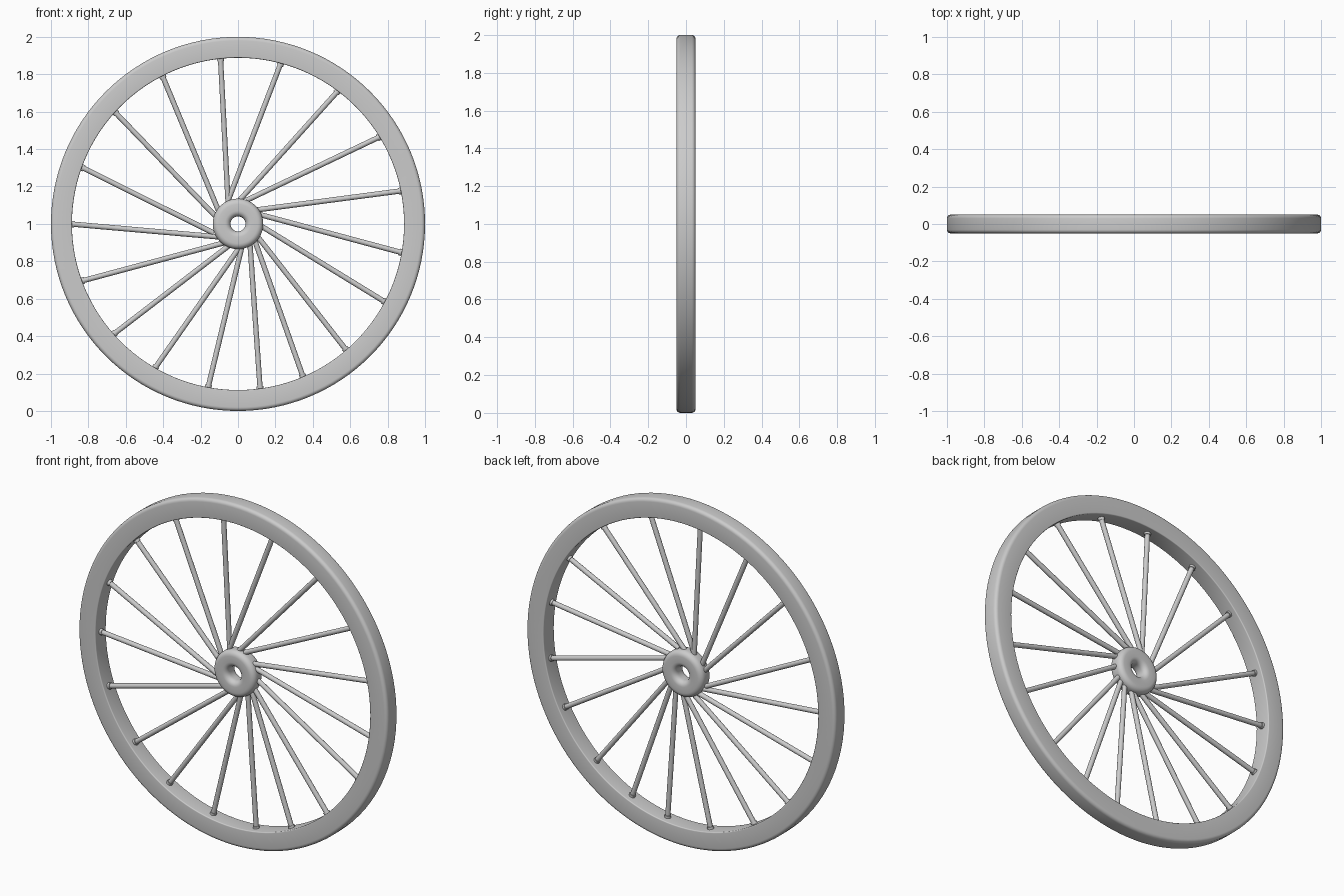
import bpy
import math
from mathutils import Vector

cube = bpy.data.objects.get("Cube")
if cube:
    bpy.data.objects.remove(cube, do_unlink=True)

CENTRE = Vector((0, 0, 1))

grey = bpy.data.materials.new("plain_grey")
grey.use_nodes = True
colour = (0.6, 0.6, 0.6, 1)
grey.diffuse_color = colour
grey.node_tree.nodes["Principled BSDF"].inputs["Base Color"].default_value = colour


def finish(obj, name, angle=40):
    """Name, colour and smooth one part."""
    obj.name = name
    obj.data.materials.append(grey)
    bpy.ops.object.select_all(action="DESELECT")
    obj.select_set(True)
    bpy.context.view_layer.objects.active = obj
    bpy.ops.object.shade_smooth_by_angle(angle=math.radians(angle))


def rounded_section(inner, outer, half, r_in, r_out, steps=5):
    """Closed (radius, depth) outline of a rectangle with rounded corners."""
    corners = [(outer - r_out, half - r_out, r_out, 0),
               (inner + r_in, half - r_in, r_in, 1),
               (inner + r_in, r_in - half, r_in, 2),
               (outer - r_out, r_out - half, r_out, 3)]
    outline = []
    for cr, cy, r, quarter in corners:
        for i in range(steps + 1):
            a = (quarter + i / steps) * math.pi / 2
            outline.append((cr + r * math.cos(a), cy + r * math.sin(a)))
    return outline


def ring(name, outline, segments):
    """Revolve a closed outline around the axle."""
    n = len(outline)
    verts, faces = [], []
    for s in range(segments):
        a = 2 * math.pi * s / segments
        verts += [CENTRE + Vector((r * math.cos(a), y, r * math.sin(a))) for r, y in outline]
        t = (s + 1) % segments
        for i in range(n):
            j = (i + 1) % n
            faces.append((s * n + i, s * n + j, t * n + j, t * n + i))
    mesh = bpy.data.meshes.new(name)
    mesh.from_pydata(verts, [], faces)
    mesh.update()
    obj = bpy.data.objects.new(name, mesh)
    bpy.context.collection.objects.link(obj)
    finish(obj, name)


def rod(name, start, end, radius):
    """Round bar between two points."""
    axis = end - start
    bpy.ops.mesh.primitive_cylinder_add(vertices=16, radius=radius, depth=axis.length,
                                        location=(start + end) / 2,
                                        rotation=axis.to_track_quat("Z", "Y").to_euler())
    finish(bpy.context.object, name)


def polar(radius, degrees):
    a = math.radians(degrees)
    return Vector((radius * math.cos(a), 0, radius * math.sin(a)))


# Rim and hub
ring("rim", rounded_section(0.888, 1.0, 0.05, 0.006, 0.02), 128)
ring("hub", rounded_section(0.04, 0.135, 0.045, 0.03, 0.03), 64)

# Slanted spokes: angle of the rim end, then heading of the bar
spokes = [(96, 93), (75, 69), (53, 48), (31.5, 25.5), (11.4, 7.5), (-10, -15),
          (-28, -31.5), (-49.4, -52), (-67, -70.5), (-82.4, -86), (-100.4, -103.5),
          (-120, -125), (-138.5, -142.5), (-160, -165), (180, 175), (160, 153.5),
          (137.7, 134), (117, 112.6)]
for number, (place, heading) in enumerate(spokes, 1):
    direction = polar(1, heading)
    tip = CENTRE + polar(0.9, place)
    rod(f"spoke_{number}", tip - direction * 0.8, tip, 0.014)
    rod(f"spoke_socket_{number}", tip - direction * 0.025, tip, 0.018)
